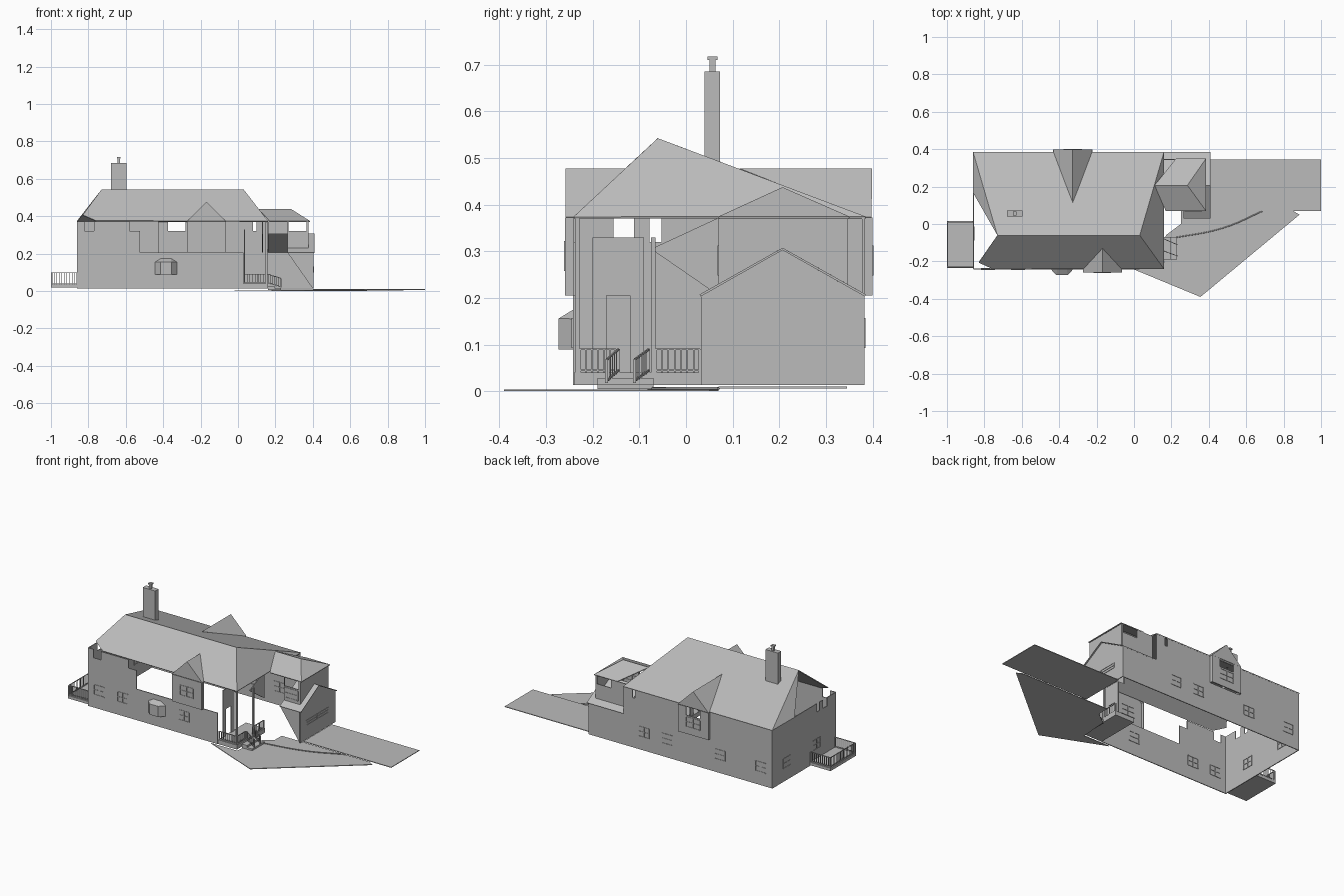
import bpy
import bmesh
from mathutils import Vector, Matrix

cube = bpy.data.objects.get("Cube")
if cube:
    bpy.data.objects.remove(cube, do_unlink=True)

grey = bpy.data.materials.new("plain_grey")
grey.use_nodes = True
grey.diffuse_color = (0.5, 0.5, 0.5, 1)
grey.node_tree.nodes["Principled BSDF"].inputs["Base Color"].default_value = grey.diffuse_color


def finish(name, bm, thickness=0):
    bmesh.ops.remove_doubles(bm, verts=bm.verts, dist=0.0001)
    bmesh.ops.recalc_face_normals(bm, faces=bm.faces)
    mesh = bpy.data.meshes.new(name)
    bm.to_mesh(mesh)
    bm.free()
    mesh.materials.append(grey)
    obj = bpy.data.objects.new(name, mesh)
    bpy.context.collection.objects.link(obj)
    if thickness:
        solid = obj.modifiers.new("thickness", "SOLIDIFY")
        solid.thickness = thickness
        solid.offset = 0
    return obj


def sheet(name, faces, thickness=0.005):
    """Thin sheet made of polygons."""
    bm = bmesh.new()
    for face in faces:
        bm.faces.new([bm.verts.new(point) for point in face])
    return finish(name, bm, thickness)


def add_box(bm, low, high):
    low, high = Vector(low), Vector(high)
    matrix = Matrix.Translation((low + high) / 2) @ Matrix.Diagonal((*(high - low), 1))
    bmesh.ops.create_cube(bm, size=1, matrix=matrix)


def box(name, low, high):
    bm = bmesh.new()
    add_box(bm, low, high)
    return finish(name, bm)


def place(axis, at, u, z):
    return (at, u, z) if axis == "x" else (u, at, z)


def wall(name, axis, at, left, right, bottom, top, holes=()):
    """Upright wall across one axis, with rectangular openings (u0, u1, z0, z1)."""
    us = sorted({left, right, *[h[0] for h in holes], *[h[1] for h in holes]})
    zs = sorted({bottom, top, *[h[2] for h in holes], *[h[3] for h in holes]})
    cells = []
    for a, b in zip(us, us[1:]):
        for c, d in zip(zs, zs[1:]):
            u, z = (a + b) / 2, (c + d) / 2
            if not any(h[0] < u < h[1] and h[2] < z < h[3] for h in holes):
                corners = ((a, c), (b, c), (b, d), (a, d))
                cells.append([place(axis, at, *corner) for corner in corners])
    return sheet(name, cells)


def window(name, axis, at, u, z, width=0.07, height=0.06):
    """Window frame with glazing bars."""
    bm = bmesh.new()
    bar, half, depth = 0.002, width / 2, 0.005
    for k in (-1, 0, 1):
        c = u + k * half
        add_box(bm, place(axis, at - depth, c - bar, z), place(axis, at + depth, c + bar, z + height))
    for k in (0, 0.5, 1):
        c = z + k * height
        add_box(bm, place(axis, at - depth, u - half, c - bar), place(axis, at + depth, u + half, c + bar))
    return finish(name, bm)


def railing(name, start, end, height=0.05):
    """Top and bottom rails with evenly spaced balusters."""
    bm = bmesh.new()
    start, end = Vector(start), Vector(end)
    up, r = Vector((0, 0, height)), 0.002
    count = max(2, round((end - start).length / 0.014))
    for i in range(count + 1):
        foot = start.lerp(end, i / count)
        w = Vector((r, r, 0)) * (1.6 if i in (0, count) else 0.7)
        add_box(bm, foot - w, foot + up + w)
    turn = (end - start).to_track_quat("X", "Z").to_matrix().to_4x4()
    for lift in (up * 0.1, up):
        middle = (start + end) / 2 + lift
        size = Matrix.Diagonal(((end - start).length, r * 2, r * 2, 1))
        bmesh.ops.create_cube(bm, size=1, matrix=Matrix.Translation(middle) @ turn @ size)
    return finish(name, bm)


# Main house dimensions
L, R, F, B = -0.857, 0.16, -0.24, 0.38
base, floor, eave, ridge = 0.013, 0.205, 0.372, 0.54
sill = 0.32

# Main walls
wall("front_wall", "y", F, L, 0.03, base, eave,
     [(-0.525, -0.065, floor, eave), (-0.58, -0.525, sill, eave), (-0.82, -0.77, sill, eave),
      (-0.065, 0.03, floor, eave)])
wall("left_end_wall", "x", L, F, B, base, eave,
     [(-0.155, -0.112, sill, eave), (-0.078, -0.052, sill, eave)])
wall("back_wall", "y", B, L, R, base, eave,
     [(-0.425, -0.23, floor, eave), (0.08, 0.1, sill, eave)])
wall("entrance_wall", "x", 0.035, -0.2, -0.09, base, 0.33, [(-0.17, -0.12, base, floor)])
sheet("upper_end_wall", [[(0.13, -0.075, 0.305), (0.13, 0.07, eave), (0.13, 0.07, floor)]])

# Main roof
peak_l, peak_r = (-0.73, -0.06, ridge), (0.03, -0.06, ridge)
back_l, back_r, front_r = (-0.86, 0.385, eave), (R, 0.385, eave), (R, F, eave)
sheet("main_roof", [
    [peak_l, peak_r, back_r, back_l],
    [peak_l, (-0.83, -0.205, 0.405), (-0.76, -0.237, 0.375), front_r, peak_r],
    [peak_r, front_r, back_r],
    [peak_l, back_l, (-0.86, 0.17, eave)]])


# Gabled dormers
def dormer(name, left, right, face, inner, house, holes=()):
    mid, top = (left + right) / 2, 0.475
    wall(name + "_wall", "y", face, left, right, floor, eave, holes)
    for side, x in (("left", left), ("right", right)):
        wall(name + "_cheek_" + side, "x", x, min(face, house), max(face, house), floor, eave)
    a, b, t = (left, face, eave), (right, face, eave), (mid, face, top)
    inside = (mid, inner, top)
    sheet(name + "_roof", [[a, b, t], [a, t, inside, (left, house, eave)],
                           [b, t, inside, (right, house, eave)]])


dormer("front_dormer", -0.27, -0.067, -0.257, -0.13, F)
dormer("back_dormer", -0.43, -0.225, 0.397, 0.115, B, [(-0.375, -0.28, sill, eave)])

# Garage
G, gf, gmid, gtop = 0.4, 0.035, 0.207, 0.305
wall("garage_back_wall", "y", B, R, G, base, floor)
sheet("garage_front_wall", [[(0.265, gf, floor), (G, gf, floor), (G, gf, base)]])
sheet("garage_end_wall", [[(G, gf, base), (G, B, base), (G, B, floor), (G, gmid, gtop), (G, gf, floor)]])
sheet("garage_roof", [
    [(0.265, 0.03, floor), (0.41, 0.03, floor), (0.41, gmid, gtop), (0.265, gmid, gtop)],
    [(R, gmid, gtop), (0.41, gmid, gtop), (0.41, 0.385, floor), (R, 0.385, floor)]])

# Upper side wing
W, wf, wb = 0.375, 0.072, 0.345
opening = (0.27, 0.365, sill, eave)
wall("wing_front_wall", "y", wf, 0.265, W, 0.225, eave, [opening])
wall("wing_back_wall", "y", wb, R, W, 0.225, eave, [opening])
wall("wing_end_wall", "x", W, wf, wb, 0.225, eave)
wing_a, wing_b = (0.11, gmid, 0.435), (0.285, gmid, 0.435)
hip_f, hip_b = (0.385, 0.07, eave), (0.385, 0.35, eave)
sheet("wing_roof", [
    [wing_a, wing_b, hip_f, (0.17, 0.07, eave)],
    [wing_b, hip_f, hip_b],
    [wing_a, wing_b, hip_b, (0.225, 0.35, eave)]])

# Chimney with pot
box("chimney_stack", (-0.68, 0.04, 0.45), (-0.595, 0.073, 0.685))
box("chimney_pot", (-0.645, 0.05, 0.685), (-0.63, 0.063, 0.71))
box("chimney_cap", (-0.648, 0.046, 0.71), (-0.627, 0.067, 0.718))

# Bay window
outer = [(-0.445, F), (-0.415, -0.273), (-0.355, -0.273), (-0.325, F)]
low, high = 0.09, 0.155
bay = [[(*p, low) for p in outer]]
for p, q in zip(outer, outer[1:]):
    bay.append([(*p, low), (*q, low), (*q, high), (*p, high)])
crown = [(-0.41, F, 0.175), (-0.36, F, 0.175)]
bay.append([(*outer[1], high), (*outer[2], high), crown[1], crown[0]])
bay.append([(*outer[0], high), (*outer[1], high), crown[0]])
bay.append([(*outer[2], high), (*outer[3], high), crown[1]])
sheet("bay_window", bay, 0.002)

# Window frames
for i, x in enumerate((-0.78, -0.62, -0.2)):
    window(f"front_window_{i}", "y", F, x, 0.095)
for i, x in enumerate((-0.78, -0.5, -0.14, 0.02)):
    window(f"back_window_{i}", "y", B, x, 0.095)
for i, y in enumerate((0.24, -0.05)):
    window(f"end_window_{i}", "x", L, y, 0.095)
window("front_dormer_window", "y", -0.257, -0.17, 0.26, 0.09)
window("back_dormer_window", "y", 0.397, -0.328, 0.25, 0.095)
window("wing_window", "y", wf, 0.317, 0.25, 0.09)
window("garage_window", "x", G, 0.2, 0.1, 0.22, 0.03)

# Side deck
deck_y = 0.015
box("side_deck", (-1, -0.235, 0.018), (L, deck_y, 0.036))
railing("deck_front_rail", (-0.996, -0.23, 0.036), (-0.86, -0.23, 0.036), 0.062)
railing("deck_side_rail", (-0.996, -0.23, 0.036), (-0.996, 0.01, 0.036), 0.062)
railing("deck_back_rail", (-0.996, 0.01, 0.036), (-0.86, 0.01, 0.036), 0.062)

# Entrance porch
step = 0.04
box("porch_floor", (0.03, F, base), (R, gf, step))
for i in (1, 2):
    box(f"porch_step_{i}", (R, -0.19, 0.005), (R + i * 0.035, -0.07, step - i * 0.012))
for name, y in (("front", -0.233), ("back", -0.07)):
    box(name + "_porch_post", (0.148, y - 0.005, step), (0.158, y + 0.005, eave if name == "front" else 0.33))
railing("porch_front_rail", (0.035, -0.232, step), (0.15, -0.232, step))
railing("porch_side_rail", (0.155, -0.228, step), (0.155, -0.15, step))
railing("porch_inner_rail", (0.155, -0.065, step), (0.155, 0.03, step))
for name, y, drift in (("front", -0.145, -0.025), ("back", -0.08, -0.03)):
    railing(name + "_stair_rail", (0.16, y, step), (0.23, y + drift, 0.018))

# Driveway and forecourt
ground = 0.005
sheet("driveway", [[(x, y, ground + 0.003) for x, y in
                    ((G, 0.07), (1, 0.07), (1, 0.345), (G, 0.345))]], 0.004)
court = ((-0.02, -0.235), (0.355, -0.39), (0.885, 0.05), (0.85, 0.07), (0.25, 0.07), (0.25, 0), (0.17, -0.06), (0.16, -0.235))
sheet("forecourt", [[(x, y, 0.002) for x, y in court]], 0.004)

# Curved path kerb
curve = bpy.data.curves.new("path_kerb", "CURVE")
curve.dimensions = "3D"
curve.bevel_depth = 0.003
line = curve.splines.new("BEZIER")
points = ((0.18, -0.08), (0.48, -0.02), (0.69, 0.07))
line.bezier_points.add(len(points) - 1)
for knot, (x, y) in zip(line.bezier_points, points):
    knot.co = (x, y, 0.006)
    knot.handle_left_type = knot.handle_right_type = "AUTO"
curve.materials.append(grey)
bpy.context.collection.objects.link(bpy.data.objects.new("path_kerb", curve))
